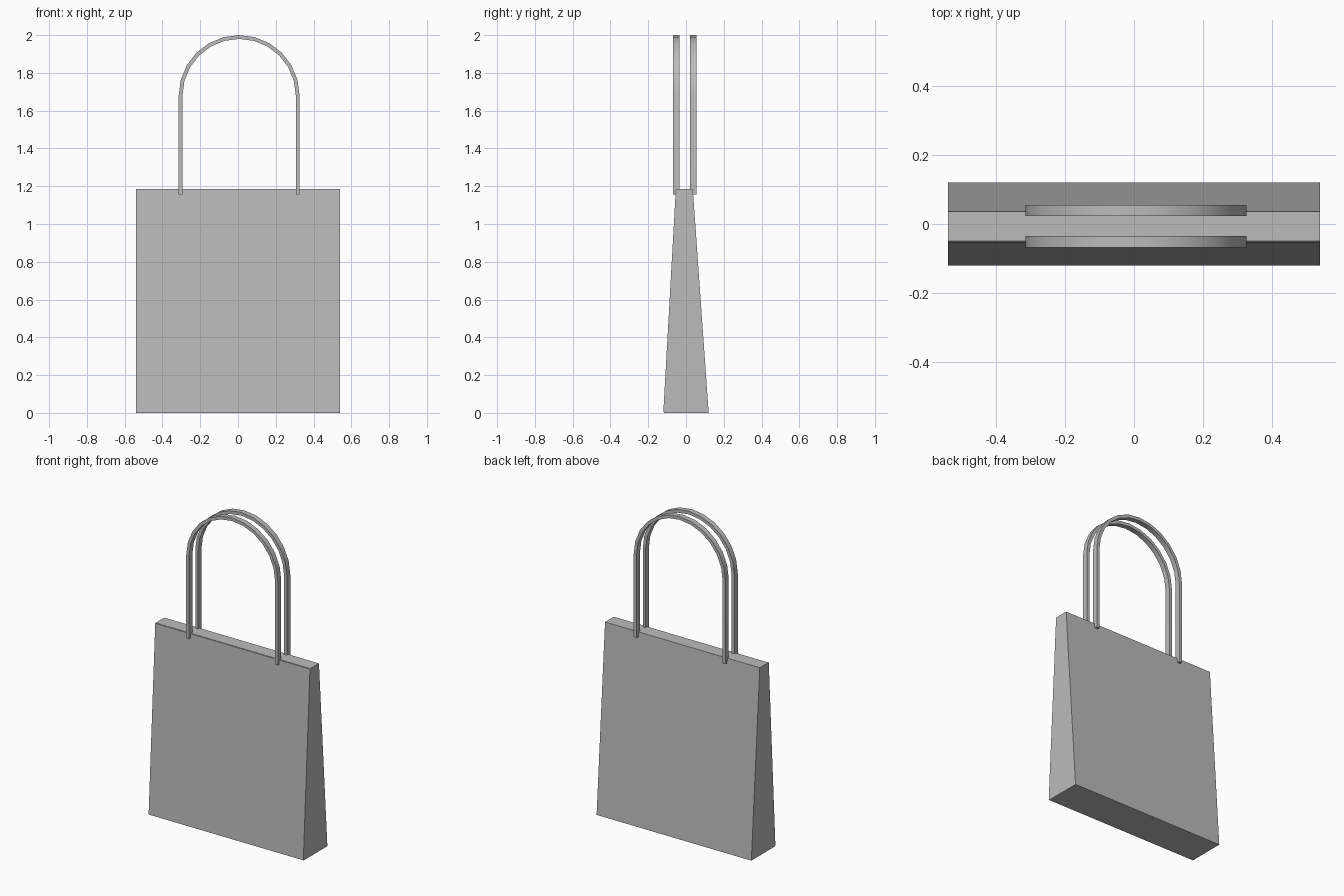
import bpy
import bmesh
import math

cube = bpy.data.objects.get("Cube")
if cube:
    bpy.data.objects.remove(cube, do_unlink=True)

grey = bpy.data.materials.new("plain_grey")
grey.use_nodes = True
colour = (0.5, 0.5, 0.5, 1)
grey.diffuse_color = colour
grey.node_tree.nodes["Principled BSDF"].inputs["Base Color"].default_value = colour


def add_object(name, bm):
    bmesh.ops.recalc_face_normals(bm, faces=bm.faces)
    mesh = bpy.data.meshes.new(name)
    bm.to_mesh(mesh)
    bm.free()
    mesh.materials.append(grey)
    obj = bpy.data.objects.new(name, mesh)
    bpy.context.collection.objects.link(obj)
    return obj


def extrude_profile(name, profile, half_width):
    """Extrude a side profile of (y, z) points across x."""
    bm = bmesh.new()
    face = bm.faces.new([bm.verts.new((-half_width, y, z)) for y, z in profile])
    moved = bmesh.ops.extrude_face_region(bm, geom=[face])["geom"]
    verts = [v for v in moved if isinstance(v, bmesh.types.BMVert)]
    bmesh.ops.translate(bm, verts=verts, vec=(2 * half_width, 0, 0))
    return add_object(name, bm)


def handle(name, y, centre_x=0.006, outer=0.32, thick=0.02, depth=0.033,
           foot=1.155, spring=1.68, segments=12):
    """Sweep a flat strap up one leg, round a half circle and down again."""
    def outline(radius):
        arc = [(-radius * math.cos(math.pi * i / segments),
                spring + radius * math.sin(math.pi * i / segments))
               for i in range(segments + 1)]
        return [(-radius, foot)] + arc + [(radius, foot)]

    bm = bmesh.new()
    rings = []
    for (ox, oz), (ix, iz) in zip(outline(outer), outline(outer - thick)):
        front, back = y - depth / 2, y + depth / 2
        corners = ((ox, front, oz), (ox, back, oz), (ix, back, iz), (ix, front, iz))
        rings.append([bm.verts.new((centre_x + px, py, pz)) for px, py, pz in corners])
    for a, b in zip(rings, rings[1:]):
        for i in range(4):
            j = (i + 1) % 4
            bm.faces.new((a[i], a[j], b[j], b[i]))
    bm.faces.new(rings[0])
    bm.faces.new(rings[-1])
    obj = add_object(name, bm)
    bpy.ops.object.select_all(action="DESELECT")
    obj.select_set(True)
    bpy.context.view_layer.objects.active = obj
    bpy.ops.object.shade_smooth_by_angle(angle=math.radians(30))


# Tapered bag with a thin front panel
extrude_profile("bag_body", [(-0.116, 0), (0.12, 0), (0.036, 1.185), (-0.05, 1.185)], 0.54)
extrude_profile("front_panel", [(-0.12, 0.005), (-0.115, 0.005), (-0.05, 1.183), (-0.054, 1.183)], 0.54)

# Pair of carrying handles
handle("front_handle", -0.051)
handle("back_handle", 0.039)
